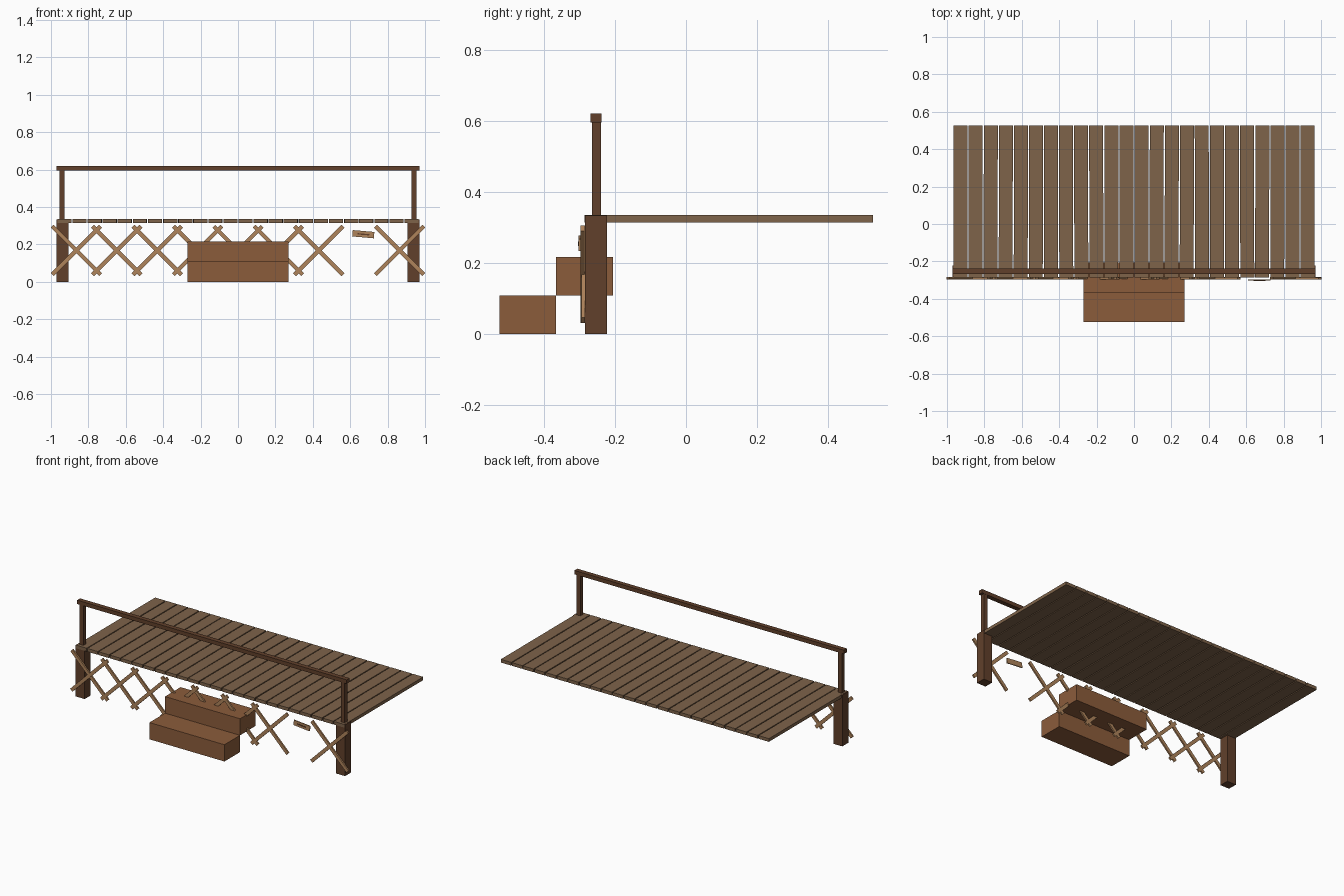
import bpy
import math
import random

random.seed(4)

if "Cube" in bpy.data.objects:
    bpy.data.objects.remove(bpy.data.objects["Cube"], do_unlink=True)


def material(name, r, g, b):
    mat = bpy.data.materials.new(name)
    mat.use_nodes = True
    mat.diffuse_color = (r, g, b, 1)
    mat.node_tree.nodes["Principled BSDF"].inputs["Base Color"].default_value = (r, g, b, 1)
    return mat


plank_wood = material("weathered plank wood", 0.21, 0.125, 0.068)
step_wood = material("warm step wood", 0.26, 0.107, 0.044)
post_wood = material("dark post wood", 0.12, 0.051, 0.024)
lattice_wood = material("light lattice wood", 0.43, 0.23, 0.105)


def box(name, mat, low, high, rotation=(0, 0, 0)):
    """Box spanning two corners, turned about its own centre."""
    centre = [(a + b) / 2 for a, b in zip(low, high)]
    bpy.ops.mesh.primitive_cube_add(size=1, location=centre, rotation=rotation)
    obj = bpy.context.object
    obj.name = name
    obj.scale = [b - a for a, b in zip(low, high)]
    obj.data.materials.append(mat)
    return obj


# Deck of slightly uneven planks
PLANKS = 24
HALF = 0.968
pitch = 2 * HALF / PLANKS
for i in range(PLANKS):
    x = -HALF + i * pitch
    skew = 0 if i in (0, PLANKS - 1) else random.uniform(-0.003, 0.003)
    box(f"deck_plank_{i + 1}", plank_wood,
        (x + 0.003, -0.285, 0.314), (x + pitch - 0.003, 0.526, 0.335), (0, 0, skew))

# Support posts and railing posts on both sides
for side, s in (("left", 1), ("right", -1)):
    inner, outer = sorted((s * 0.905, s * 0.97))
    box(f"{side}_support_post", post_wood, (inner, -0.284, 0), (outer, -0.222, 0.334))
    inner, outer = sorted((s * 0.928, s * 0.954))
    box(f"{side}_railing_post", post_wood, (inner, -0.265, 0.334), (outer, -0.239, 0.6))
box("handrail", post_wood, (-0.97, -0.268, 0.595), (0.97, -0.238, 0.62))

# Steps
box("lower_step", step_wood, (-0.27, -0.525, 0), (0.27, -0.365, 0.109))
box("upper_step", step_wood, (-0.27, -0.365, 0.109), (0.27, -0.205, 0.217))

# Lattice crosses, with one missing beside the loose board
for i in range(9):
    if i == 7:
        continue
    x = (i - 4) * 0.216
    for label, s in (("rising", -1), ("falling", 1)):
        y = -0.290 + s * 0.001
        box(f"lattice_{label}_slat_{i + 1}", lattice_wood,
            (x - 0.183, y - 0.005, 0.157), (x + 0.183, y + 0.005, 0.179),
            (0, s * math.pi / 4, 0))

# Small tilted board with a dark inlay
tilt = (0, math.radians(5), 0)
box("loose_board", lattice_wood, (0.612, -0.302, 0.238), (0.728, -0.296, 0.272), tilt)
box("loose_board_inlay", post_wood, (0.638, -0.304, 0.251), (0.702, -0.301, 0.258), tilt)
